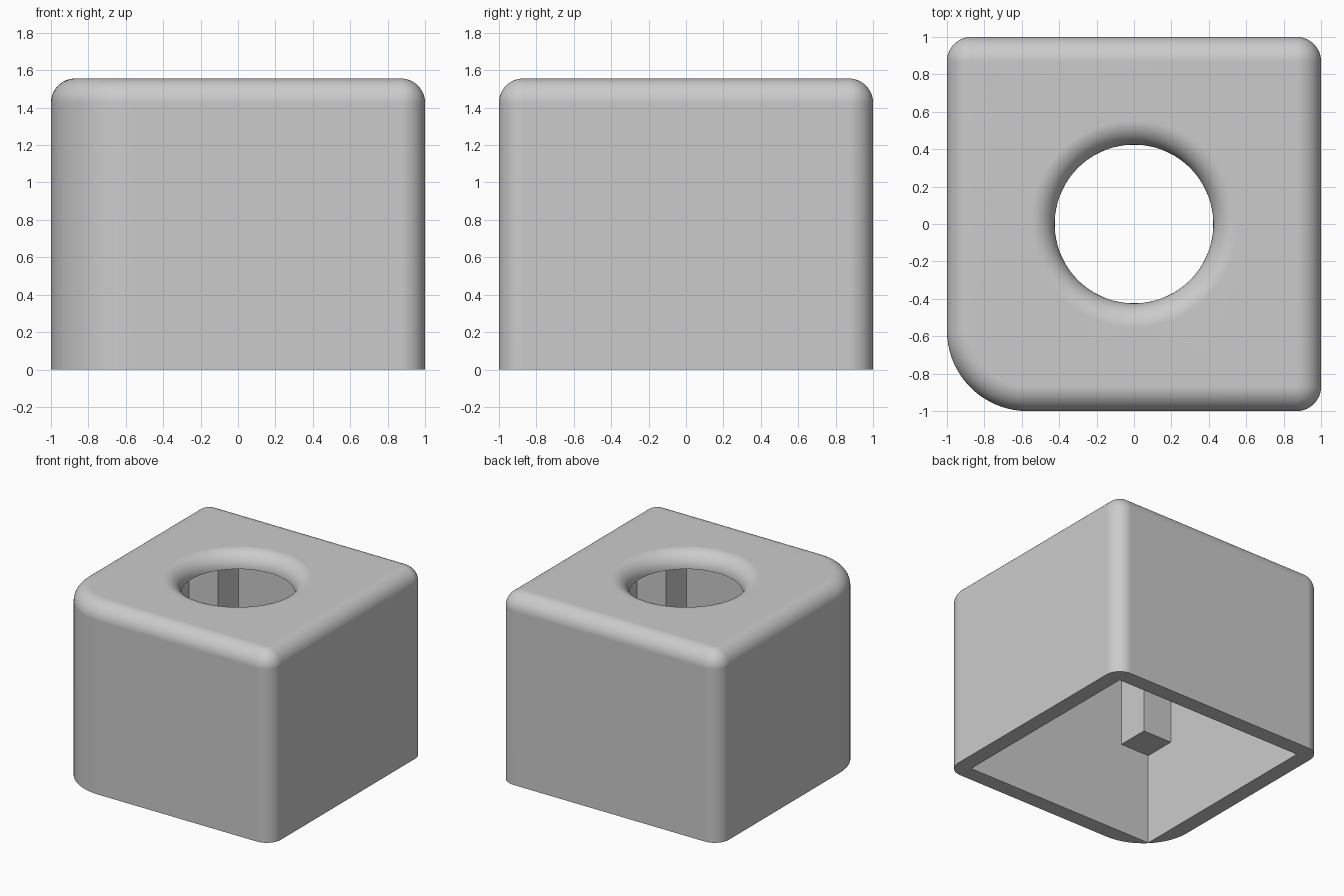
import bpy
import bmesh
from math import sin, cos, pi

if "Cube" in bpy.data.objects:
    bpy.data.objects.remove(bpy.data.objects["Cube"])

HEIGHT = 1.556      # overall height
WALL = 0.13         # wall thickness, also the edge rounding radius
INNER = 1 - WALL    # half width of the cavity
CEILING = HEIGHT - WALL
BIG_R = 0.43        # radius of the one large vertical corner
HOLE_R = 0.424
POST = 0.265
POST_BOTTOM = 0.758
N = 20              # points per quarter turn
STEPS = 12          # segments in each rounded edge

grey = bpy.data.materials.new("light_grey")
grey.use_nodes = True
colour = (0.6, 0.6, 0.6, 1)
grey.diffuse_color = colour
grey.node_tree.nodes["Principled BSDF"].inputs["Base Color"].default_value = colour

CORNERS = [(1, 1), (-1, 1), (-1, -1), (1, -1)]


def outer_ring(z, inset=0.0):
    """Rounded square outline; the front corner on the -x side is larger."""
    pts = []
    for q, (sx, sy) in enumerate(CORNERS):
        r = BIG_R if q == 2 else WALL
        for k in range(N):
            a = q * pi / 2 + pi / 2 * k / (N - 1)
            pts.append((sx * (1 - r) + (r - inset) * cos(a),
                        sy * (1 - r) + (r - inset) * sin(a), z))
    return pts


def cavity_ring(z):
    """Sharp square outline with the same point count."""
    return [(sx * INNER, sy * INNER, z) for sx, sy in CORNERS for _ in range(N)]


def hole_ring(z, r):
    angles = [pi / 2 * (i + 0.5) / N for i in range(4 * N)]
    return [(r * cos(a), r * sin(a), z) for a in angles]


def finish(name, bm):
    bmesh.ops.recalc_face_normals(bm, faces=bm.faces)
    mesh = bpy.data.meshes.new(name)
    bm.to_mesh(mesh)
    bm.free()
    mesh.materials.append(grey)
    obj = bpy.data.objects.new(name, mesh)
    bpy.context.collection.objects.link(obj)
    return obj


# Shell section: outside wall, rounded top, rounded hole, ceiling, cavity
arc = [pi / 2 * i / STEPS for i in range(STEPS + 1)]
rings = [cavity_ring(0), outer_ring(0)]
rings += [outer_ring(CEILING + WALL * sin(t), WALL * (1 - cos(t))) for t in arc]
rings += [hole_ring(CEILING + WALL * sin(t), HOLE_R + WALL * (1 - cos(t)))
          for t in reversed(arc)]
rings += [cavity_ring(CEILING)]

bm = bmesh.new()
loops = [[bm.verts.new(p) for p in ring] for ring in rings]
count = 4 * N
for i, a in enumerate(loops):
    b = loops[(i + 1) % len(loops)]
    for j in range(count):
        k = (j + 1) % count
        bm.faces.new((a[j], a[k], b[k], b[j]))
bmesh.ops.remove_doubles(bm, verts=bm.verts, dist=0.0002)
shell = finish("shell", bm)

bpy.ops.object.select_all(action="DESELECT")
shell.select_set(True)
bpy.context.view_layer.objects.active = shell
bpy.ops.object.shade_smooth_by_angle(angle=pi / 6)
weighted = shell.modifiers.new("even_shading", "WEIGHTED_NORMAL")
weighted.keep_sharp = True

# Square posts hanging in the four inside corners
names = ["back_left_post", "back_right_post", "front_right_post", "front_left_post"]
for name, (sx, sy) in zip(names, CORNERS):
    bm = bmesh.new()
    bmesh.ops.create_cube(bm, size=1)
    length = CEILING - POST_BOTTOM
    bmesh.ops.scale(bm, vec=(POST, POST, length), verts=bm.verts)
    mid = INNER - POST / 2
    bmesh.ops.translate(bm, vec=(sx * mid, sy * mid, POST_BOTTOM + length / 2),
                        verts=bm.verts)
    finish(name, bm)
